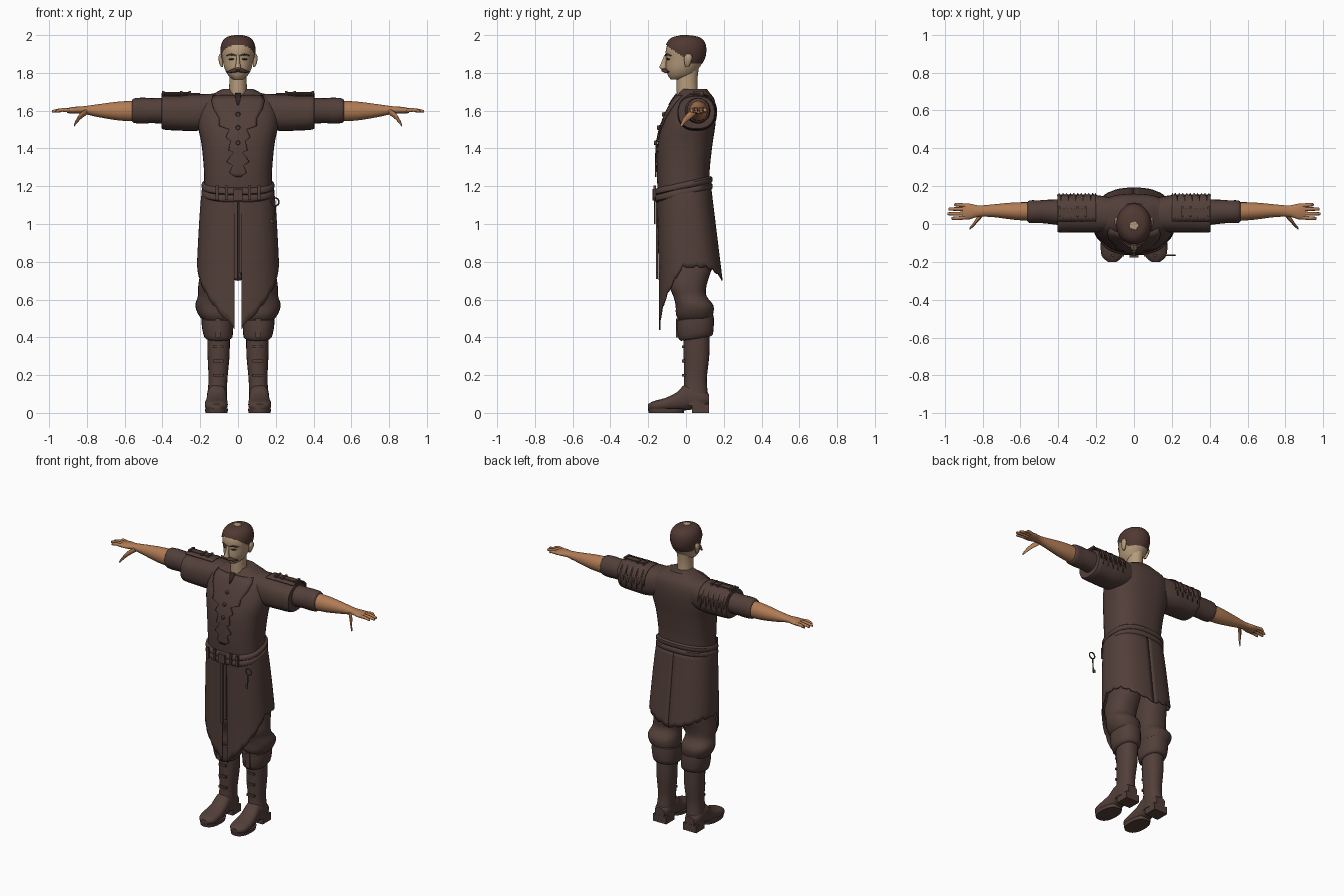
import bpy, bmesh, math
from mathutils import Vector

if "Cube" in bpy.data.objects:
    bpy.data.objects.remove(bpy.data.objects["Cube"])


def material(name, r, g, b):
    m = bpy.data.materials.new(name)
    m.use_nodes = True
    m.diffuse_color = (r, g, b, 1)
    shader = next(n for n in m.node_tree.nodes if n.type == "BSDF_PRINCIPLED")
    shader.inputs["Base Color"].default_value = (r, g, b, 1)
    shader.inputs["Roughness"].default_value = 0.8
    return m


cloth = material("dark brown cloth", .085, .05, .041)
hair_brown = material("hair brown", .08, .04, .032)
face_skin = material("pale skin", .47, .33, .2)
hand_skin = material("tanned skin", .44, .2, .09)
iron = material("old iron", .09, .07, .045)
shadow_brown = material("deep brown", .03, .018, .015)


def finish(name, bm, mat, mirror=False, thick=0, angle=40):
    bmesh.ops.recalc_face_normals(bm, faces=bm.faces)
    mesh = bpy.data.meshes.new(name)
    bm.to_mesh(mesh)
    bm.free()
    ob = bpy.data.objects.new(name, mesh)
    bpy.context.collection.objects.link(ob)
    mesh.materials.append(mat)
    if thick:
        mod = ob.modifiers.new("thickness", "SOLIDIFY")
        mod.thickness = thick
        mod.offset = 0
    if mirror:
        mod = ob.modifiers.new("mirror", "MIRROR")
        mod.use_clip = False
        mod.use_mirror_merge = False
    bpy.ops.object.select_all(action="DESELECT")
    ob.select_set(True)
    bpy.context.view_layer.objects.active = ob
    bpy.ops.object.shade_smooth_by_angle(angle=math.radians(angle))
    return ob


def smooth(rings, steps):
    """Catmull-Rom interpolation between cross-sections."""
    out = []
    last = len(rings) - 1
    for i in range(last):
        four = [rings[max(0, min(last, i + k))] for k in (-1, 0, 1, 2)]
        for s in range(steps):
            t = s / steps
            out.append([((2 * b) + (c - a) * t + (2 * a - 5 * b + 4 * c - d) * t ** 2
                         + (3 * b - a - 3 * c + d) * t ** 3) / 2 for a, b, c, d in zip(*four)])
    return out + [list(rings[-1])]


def rounded(angle, p):
    c, s = math.cos(angle), math.sin(angle)
    return (math.copysign(abs(c) ** (2 / p), c), math.copysign(abs(s) ** (2 / p), s))


def grid(rows, closed=False, caps=False):
    bm = bmesh.new()
    vs = [[bm.verts.new(co) for co in row] for row in rows]
    n = len(rows[0])
    for a, b in zip(vs, vs[1:]):
        for k in range(n if closed else n - 1):
            j = (k + 1) % n
            bm.faces.new((a[k], a[j], b[j], b[k]))
    if caps:
        bm.faces.new(vs[0])
        bm.faces.new(vs[-1])
    return bm


def loft(name, axis, rings, mat, n=24, p=2, steps=3, mirror=False, tilt=0, keep=None):
    """Rings are (position on axis, two centre values, two radii)."""
    rows = []
    for t, a, b, ra, rb in smooth(rings, steps):
        row = []
        for k in range(n):
            c, s = rounded(math.tau * k / n, p)
            u, v = a + ra * c, b + rb * s
            row.append({"x": (t, u, v), "y": (u, t, v), "z": (u, v, t + tilt * v)}[axis])
        rows.append(row)
    bm = grid(rows, True, True)
    if keep:
        drop = [f for f in bm.faces if not keep(f.calc_center_median())]
        bmesh.ops.delete(bm, geom=drop, context="FACES")
    return finish(name, bm, mat, mirror)


def box(name, centre, size, mat, mirror=False):
    bm = bmesh.new()
    bmesh.ops.create_cube(bm, size=1)
    for v in bm.verts:
        v.co = Vector(centre) + Vector(size) * v.co
    return finish(name, bm, mat, mirror, angle=30)


# Tunic body
torso = [(1.17, 0, -.012, .18, .137), (1.28, 0, -.015, .18, .14), (1.42, 0, -.005, .193, .145),
         (1.52, 0, .013, .212, .142), (1.6, 0, .032, .21, .128), (1.66, 0, .045, .185, .105),
         (1.695, 0, .045, .12, .08), (1.715, 0, .045, .08, .065)]
loft("tunic_body", "z", torso, cloth, n=40, p=2.5, steps=4)


def chest(x, z, off):
    fine = smooth(torso, 8)
    _, _, cy, rx, ry = min(fine, key=lambda r: abs(r[0] - z))
    return (x, cy - off - ry * max(0, 1 - (abs(x) / rx) ** 2.5) ** .4, z)


def chest_plate(name, profile, off, mat):
    rows = [[chest(w * (k / 6 - 1), z, off) for k in range(13)] for z, w in profile]
    finish(name, grid(rows), mat, thick=.008)


# Ragged yoke, placket and neck slit
chest_plate("ragged_yoke", [(1.68, .13), (1.65, .14), (1.61, .13), (1.56, .1), (1.52, .1), (1.5, .045),
                            (1.46, .065), (1.44, .04), (1.39, .05), (1.38, .025), (1.33, .06),
                            (1.31, .03), (1.27, .045), (1.25, .015)], .006, cloth)
chest_plate("neck_slit", [(1.69, .016), (1.66, .014), (1.63, .004)], .012, shadow_brown)
for z in (1.58, 1.51, 1.43):
    x, y, z = chest(0, z, .014)
    loft("toggle", "y", [(y - .008, 0, z, .01, .01), (y + .01, 0, z, .014, .014)], cloth, n=12, steps=1)


# Coat skirt, open at the front with pointed panels
def hem(u):
    if u < .45:
        return .44 + .33 * u / .45
    return .77 - .07 * max(0, (u - .65) / .35)


cols = 40
rows = []
for r in range(17):
    row = []
    for k in range(cols + 1):
        u = k / cols
        low = hem(u) + (.012 if k % 4 == 2 else 0)
        z = 1.19 + (low - 1.19) * r / 16
        s = min(1, (1.19 - z) / .49)
        front, back = -.15 + .01 * s, .13 + .06 * s
        c, d = rounded(math.pi * (u - .5) * .999, 2.5)
        x = max((.183 + .034 * s ** .6) * c, .018 * (1 - u))
        row.append((x, (front + back) / 2 + (back - front) / 2 * d, z))
    rows.append(row)
finish("coat_skirt", grid(rows), cloth, mirror=True, thick=.008)

# Belt in two wraps, knot and hanging ends
for z, h, name in ((1.205, .02, "belt_upper"), (1.17, .022, "belt_lower")):
    loft(name, "z", [(z - h, 0, -.012, .178, .14), (z - h / 2, 0, -.012, .192, .152),
                     (z + h / 2, 0, -.012, .192, .152), (z + h, 0, -.012, .178, .14)],
         cloth, n=40, p=2.5, steps=2, tilt=.22)
box("belt_knot", (0, -.165, 1.155), (.05, .025, .06), cloth)
for x, low in ((-.012, .71), (.013, .74)):
    box("belt_end", (x, -.153, (1.15 + low) / 2), (.017, .012, 1.15 - low), cloth)
for x in (.06, .11):
    box("belt_loop", (x, -.165, 1.165), (.016, .014, .075), cloth, True)

# Sleeves, arms and hands
loft("over_sleeves", "x", [(.12, .05, 1.6, .09, .09), (.22, .055, 1.59, .1, .097), (.32, .055, 1.587, .1, .092),
                           (.395, .055, 1.59, .1, .09), (.405, .055, 1.59, .085, .075)],
     cloth, p=2.4, mirror=True)
loft("under_sleeves", "x", [(.36, .06, 1.6, .07, .07), (.46, .065, 1.6, .063, .066), (.5, .065, 1.6, .06, .069),
                            (.55, .065, 1.6, .06, .065), (.562, .065, 1.6, .05, .053)], cloth, mirror=True)
loft("forearms", "x", [(.53, .065, 1.598, .05, .055), (.63, .068, 1.598, .046, .05), (.74, .07, 1.6, .034, .034),
                       (.82, .068, 1.603, .03, .02), (.87, .066, 1.602, .042, .018),
                       (.905, .066, 1.6, .042, .013)], hand_skin, mirror=True)
for y, tip in ((.03, .965), (.054, .985), (.079, .98), (.102, .95)):
    loft("finger", "x", [(.89, .066 + (y - .066) * .85, 1.601, .011, .011), (.93, y, 1.604, .01, .01),
                         (tip - .006, y, 1.597, .008, .008), (tip, y, 1.596, .003, .003)],
         hand_skin, n=10, mirror=True)
loft("thumbs", "x", [(.8, .05, 1.595, .012, .016), (.83, .02, 1.575, .015, .018), (.852, -.008, 1.548, .01, .014),
                     (.868, -.024, 1.523, .006, .008)], hand_skin, n=12, mirror=True)

# Ragged shoulder capes and epaulettes
rows = []
for k in range(22):
    x = .2 + .205 * k / 21
    reach = (1.5, 1.0, 1.8, .8)[k % 4]
    row = []
    for j in range(9):
        c, s = rounded(math.pi * .6 - (reach + .4) * j / 8, 2.4)
        row.append((x, .055 + .107 * c, 1.59 + .1 * s))
    rows.append(row)
finish("shoulder_capes", grid(rows), cloth, mirror=True, thick=.006)
box("epaulette_straps", (.325, .065, 1.692), (.15, .035, .012), cloth, True)
for x in (.255, .3, .395):
    box("epaulette_bar", (x, .065, 1.692), (.014, .055, .024), cloth, True)

# Breeches and boots
loft("breeches", "z", [(1.0, .09, .02, .08, .1), (.8, .1, .03, .09, .11), (.68, .115, .01, .095, .1),
                       (.62, .122, .02, .09, .088), (.57, .126, .045, .1, .1), (.52, .118, .045, .092, .098),
                       (.485, .11, .045, .07, .08)], cloth, p=2.3, mirror=True)
loft("boot_cuffs", "z", [(.5, .11, .048, .07, .08), (.495, .11, .048, .083, .098), (.44, .108, .05, .082, .097),
                         (.395, .104, .052, .075, .09), (.385, .104, .052, .06, .075)],
     cloth, p=2.3, steps=2, mirror=True, tilt=.15)
loft("boot_shafts", "z", [(.42, .103, .055, .06, .07), (.3, .103, .055, .058, .068), (.18, .106, .05, .05, .06),
                          (.1, .11, .05, .052, .066), (.04, .112, .052, .054, .07)],
     cloth, p=2.3, mirror=True)
loft("boot_feet", "y", [(.122, .112, .07, .035, .03), (.08, .112, .075, .052, .05), (.0, .112, .082, .052, .068),
                        (-.05, .113, .06, .055, .048), (-.11, .115, .045, .061, .034),
                        (-.17, .115, .037, .055, .026), (-.2, .115, .033, .022, .014)],
     cloth, p=2.5, mirror=True)
loft("boot_soles", "z", [(.0, .114, -.105, .058, .093), (.022, .114, -.105, .062, .097)],
     cloth, p=2.4, steps=1, mirror=True)
box("boot_heels", (.112, .078, .024), (.1, .09, .048), cloth, True)
for z in (.2, .275, .35):
    box("boot_strap", (.105, -.012, z), (.055, .018, .014), cloth, True)
box("boot_tongues", (.108, -.03, .45), (.03, .045, .1), cloth, True)

# Head, neck and hair
head = [(1.765, 0, -.05, .025, .03), (1.785, 0, -.03, .05, .065), (1.82, 0, -.02, .07, .085),
        (1.87, 0, -.005, .082, .1), (1.92, 0, -.002, .088, .105), (1.96, 0, 0, .078, .093),
        (1.984, 0, 0, .055, .065), (1.994, 0, 0, .02, .022)]
loft("head", "z", head, face_skin, n=40, steps=4)
loft("neck", "z", [(1.66, 0, .01, .05, .058), (1.75, 0, .005, .046, .055), (1.83, 0, .01, .048, .058)], face_skin)
cap = [(z + .005, x, y, a + .005, b + .005) for z, x, y, a, b in head]
loft("hair", "z", cap, hair_brown, n=48, steps=6,
     keep=lambda c: c.z > 1.85 + max(0, .03 - c.y) * .72)
loft("bald_patch", "z", [(1.992, 0, -.008, .034, .032), (2.0, 0, -.008, .026, .024)], face_skin, n=5, steps=1)
loft("ears", "z", [(1.83, .084, .005, .005, .008), (1.85, .089, .008, .01, .016), (1.88, .092, .012, .012, .022),
                   (1.9, .09, .012, .006, .012)], face_skin, n=14, mirror=True)
loft("nose", "z", [(1.895, 0, -.106, .007, .008), (1.85, 0, -.118, .011, .015), (1.828, 0, -.122, .017, .02),
                   (1.817, 0, -.115, .011, .012)], face_skin, n=14)
loft("moustache", "x", [(0, -.116, 1.813, .015, .009), (.025, -.113, 1.812, .013, .01), (.045, -.1, 1.805, .009, .007),
                        (.062, -.09, 1.807, .002, .002)], hair_brown, n=12, mirror=True)
loft("eyes", "x", [(.02, -.1, 1.873, .003, .002), (.034, -.097, 1.873, .005, .005), (.05, -.085, 1.872, .003, .002)],
     shadow_brown, n=10, mirror=True)
loft("eyebrows", "x", [(.014, -.109, 1.893, .004, .003), (.035, -.102, 1.897, .006, .005),
                       (.06, -.08, 1.892, .003, .002)], hair_brown, n=10, mirror=True)

# Key hanging at the left hip
bpy.ops.mesh.primitive_torus_add(location=(.196, -.166, 1.117), rotation=(math.pi / 2, 0, 0),
                                 major_radius=.021, minor_radius=.004, major_segments=20, minor_segments=8)
ring = bpy.context.object
ring.name = "key_ring"
ring.data.materials.append(iron)
bpy.ops.object.shade_smooth_by_angle()
loft("key_shaft", "z", [(1.0, .186, -.166, .004, .004), (1.098, .191, -.166, .004, .004)], iron, n=8, steps=1)
box("key_bit", (.18, -.166, 1.014), (.02, .005, .02), iron)
